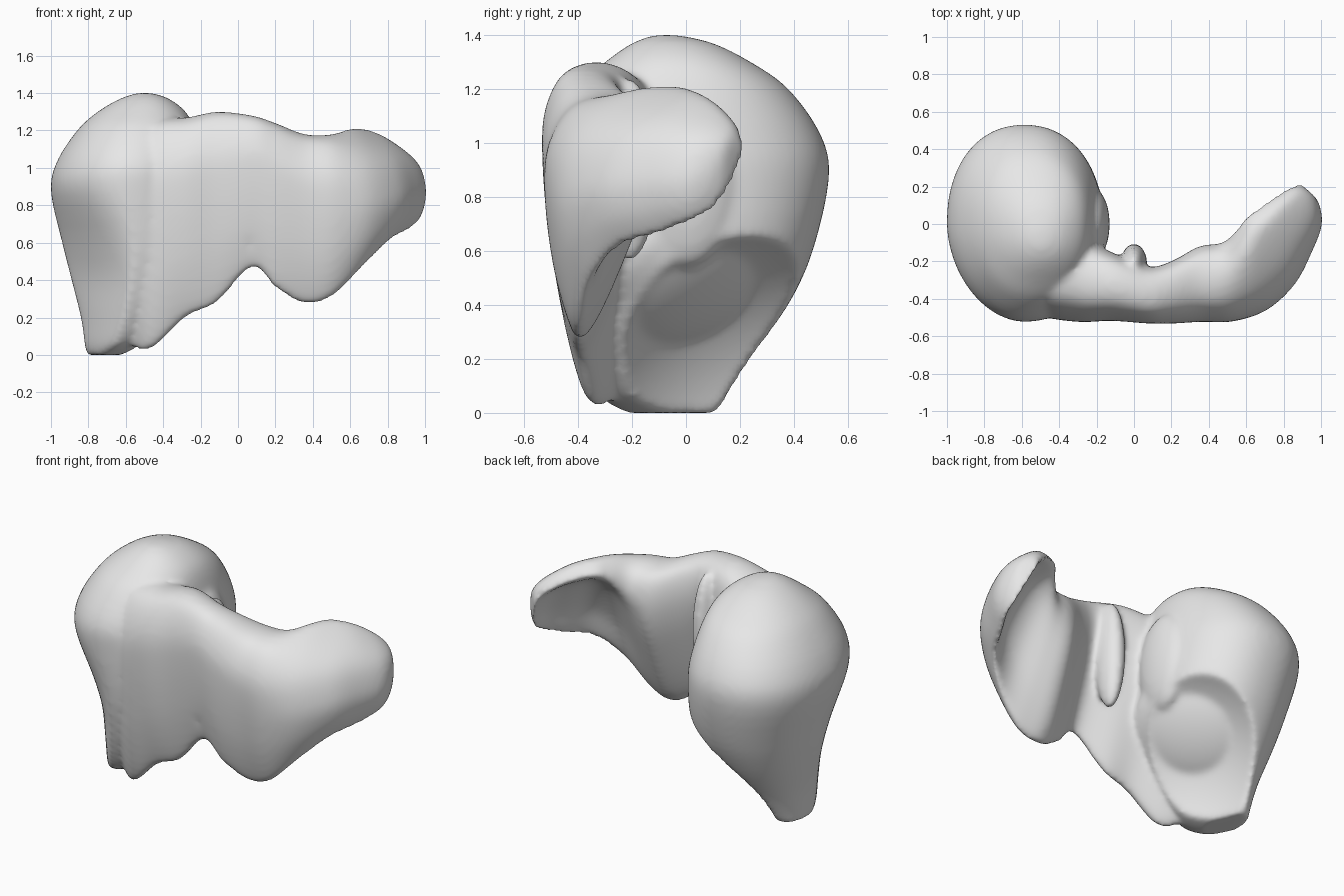
import bpy
import bmesh
from math import cos, sin, pi, copysign
from mathutils import Vector

cube = bpy.data.objects.get("Cube")
if cube:
    bpy.data.objects.remove(cube, do_unlink=True)


def spline(rows, steps, closed=False):
    """Smooth curve through rows of equal length."""
    rows = [Vector(row) for row in rows]
    count = len(rows)

    def pick(i):
        return rows[i % count] if closed else rows[max(0, min(count - 1, i))]

    result = []
    for i in range(count if closed else count - 1):
        a, b, c, d = (pick(i + k) for k in (-1, 0, 1, 2))
        for s in range(steps):
            t = s / steps
            result.append(b + (c - a) * (t / 2)
                          + (a * 2 - b * 5 + c * 4 - d) * (t * t / 2)
                          + (b * 3 - a - c * 3 + d) * (t ** 3 / 2))
    if not closed:
        result.append(rows[-1])
    return result


def add_object(name, bm):
    bmesh.ops.recalc_face_normals(bm, faces=bm.faces[:])
    mesh = bpy.data.meshes.new(name)
    bm.to_mesh(mesh)
    bm.free()
    obj = bpy.data.objects.new(name, mesh)
    bpy.context.collection.objects.link(obj)
    return obj


def loft(name, rings):
    """Closed skin over a list of rings, capped at both ends."""
    bm = bmesh.new()
    loops = [[bm.verts.new(p) for p in ring] for ring in rings]
    for low, high in zip(loops, loops[1:]):
        for i in range(len(low)):
            j = (i + 1) % len(low)
            bm.faces.new((low[i], low[j], high[j], high[i]))
    bm.faces.new(loops[0])
    bm.faces.new(loops[-1])
    return add_object(name, bm)


def ellipsoid(name, centre, radii, axis=(0, 0, 1)):
    bm = bmesh.new()
    bmesh.ops.create_icosphere(bm, subdivisions=5, radius=1)
    turn = Vector((0, 0, 1)).rotation_difference(Vector(axis))
    for v in bm.verts:
        scaled = Vector(c * r for c, r in zip(v.co, radii))
        v.co = turn @ scaled + Vector(centre)
    return add_object(name, bm)


def apply_modifier(obj, kind, **settings):
    modifier = obj.modifiers.new(kind.title(), kind)
    for key, value in settings.items():
        setattr(modifier, key, value)
    bpy.context.view_layer.objects.active = obj
    bpy.ops.object.modifier_apply(modifier=modifier.name)


def combine(obj, other, operation):
    apply_modifier(obj, "BOOLEAN", object=other, operation=operation, solver="EXACT")
    bpy.data.objects.remove(other, do_unlink=True)


# Large lobe: horizontal rounded rings
# (height, x range, y range, flatness of the outer front corner)
levels = [
    (0, -.81, -.62, -.22, .11, 1.6),
    (.06, -.82, -.5, -.32, .16, 1.7),
    (.2, -.84, -.38, -.39, .25, 1.7),
    (.4, -.89, -.25, -.45, .38, 1.7),
    (.6, -.94, -.17, -.49, .47, 1.45),
    (.87, -1, -.17, -.52, .53, 1.1),
    (1.03, -.97, -.19, -.51, .5, 1.05),
    (1.2, -.86, -.23, -.41, .38, 1),
    (1.3, -.75, -.28, -.3, .24, 1),
    (1.37, -.63, -.37, -.2, .1, 1),
    (1.4, -.54, -.46, -.12, -.03, 1),
]


def lobe_ring(z, x0, x1, y0, y1, flatness):
    ring = []
    for i in range(64):
        c, s = cos(2 * pi * i / 64), sin(2 * pi * i / 64)
        power = flatness if c < 0 and s < 0 else .92
        ring.append(((x0 + x1) / 2 + (x1 - x0) / 2 * copysign(abs(c) ** power, c),
                     (y0 + y1) / 2 + (y1 - y0) / 2 * copysign(abs(s) ** power, s), z))
    return ring


body = loft("organ_body", [lobe_ring(*level) for level in spline(levels, 4)])

# Curved smaller lobe: outer point, inner point, top, bottom, hollowness
stations = [
    (-.64, -.34, -.52, -.05, 1.1, .06, 0),
    (-.5, -.48, -.4, -.05, 1.25, .03, 0),
    (-.3, -.52, -.24, -.1, 1.27, .2, 0),
    (-.12, -.515, -.1, -.16, 1.3, .28, 0),
    (.08, -.53, .07, -.23, 1.28, .47, 0),
    (.2, -.53, .2, -.2, 1.24, .36, 0),
    (.36, -.52, .35, -.12, 1.18, .275, 0),
    (.53, -.52, .47, -.1, 1.18, .32, .2),
    (.71, -.46, .55, -.03, 1.21, .48, .7),
    (.86, -.32, .6, .03, 1.215, .61, 1),
    (.95, -.15, .68, .09, 1.19, .66, 1),
    (1.005, 0, .76, .15, 1.14, .71, 1),
    (.985, .12, .84, .2, 1.07, .79, .7),
    (.93, .18, .89, .215, 1, .9, 0),
]


def lobe_section(k):
    """Across (0 outer, 1 inner) and height (0 bottom, 1 top)."""
    return spline([
        (0, .6 - .2 * k), (.02 + .09 * k, .8 - .14 * k), (.22 + .13 * k, .96 - .12 * k),
        (.55 + .2 * k, 1 - .01 * k), (.88 + .05 * k, .95), (1, .8 + .07 * k),
        (.95 - .3 * k, .6 + .1 * k), (.75 - .4 * k, .35), (.5 - .25 * k, .1),
        (.33 - .13 * k, 0), (.22 - .1 * k, .06), (.08 - .05 * k, .3 - .1 * k),
    ], 4, closed=True)


sheet_rings = []
for ox, oy, ix, iy, top, bottom, k in spline(stations, 5):
    sheet_rings.append([(ox + (ix - ox) * u, oy + (iy - oy) * u,
                         bottom + (top - bottom) * v)
                        for u, v in lobe_section(k)])
combine(body, loft("small_lobe", sheet_rings), "UNION")

# Hollow underside of the large lobe
combine(body, ellipsoid("underside_cutter", (.148, .38, -.162), (.9, .9, .9)),
        "DIFFERENCE")

# Broad swelling on the underside and the ridges on the inner side
swelling = ellipsoid("underside_swelling", (-.465, -.016, .51), (.36, .36, .16),
                     axis=(.62, .4, -.68))
caudate = ellipsoid("inner_ridge", (-.22, 0, .84), (.09, .19, .3))
ligament = ellipsoid("thin_ridge", (0, -.21, .9), (.07, .105, .34))
for part in (swelling, caudate, ligament):
    combine(body, part, "UNION")

# Crease above the front notch
combine(body, ellipsoid("notch_cutter", (.06, -.53, .56), (.03, .06, .1)), "DIFFERENCE")

# Blend everything into one soft skin
apply_modifier(body, "REMESH", mode="VOXEL", voxel_size=.016)
apply_modifier(body, "SMOOTH", factor=.5, iterations=12)

grey = bpy.data.materials.new("plain_grey")
grey.use_nodes = True
colour = (.8, .8, .8, 1)
grey.diffuse_color = colour
grey.node_tree.nodes["Principled BSDF"].inputs["Base Color"].default_value = colour
body.data.materials.clear()
body.data.materials.append(grey)
for face in body.data.polygons:
    face.material_index = 0
    face.use_smooth = True
